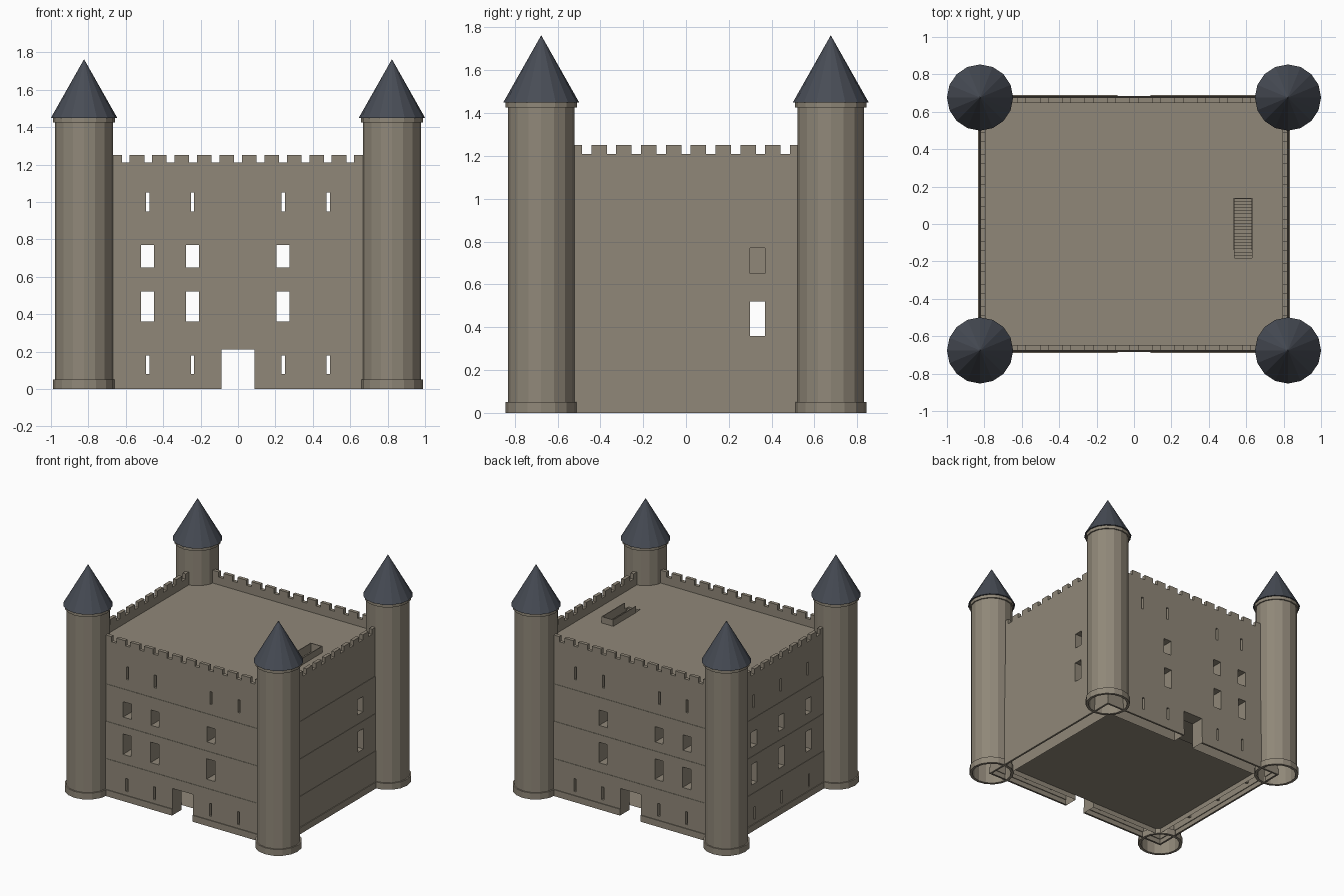
import bpy, bmesh
from math import cos, sin, tau

cube = bpy.data.objects.get("Cube")
if cube:
    bpy.data.objects.remove(cube)


def material(name, rgb):
    m = bpy.data.materials.new(name)
    m.use_nodes = True
    m.diffuse_color = (*rgb, 1)
    bsdf = m.node_tree.nodes["Principled BSDF"]
    bsdf.inputs["Base Color"].default_value = (*rgb, 1)
    bsdf.inputs["Roughness"].default_value = 0.9
    return m


STONE = material("warm grey stone", (0.28, 0.245, 0.19))
SLATE = material("dark blue slate", (0.064, 0.073, 0.092))

HALF_X, HALF_Y = 0.835, 0.69      # outer faces of the plinth
THICK = 0.115                     # wall thickness at ground level
PARAPET = 0.042                   # inset of the parapet's inner face
IN_X, IN_Y = HALF_X - THICK, HALF_Y - THICK
ROOF_Z, WALL_Z, MERLON_Z = 1.15, 1.21, 1.25
FLOORS = (0.29, 0.58, 0.87)


def finish(name, bm, mat):
    bmesh.ops.recalc_face_normals(bm, faces=bm.faces)
    mesh = bpy.data.meshes.new(name)
    bm.to_mesh(mesh)
    bm.free()
    mesh.materials.append(mat)
    ob = bpy.data.objects.new(name, mesh)
    bpy.context.scene.collection.objects.link(ob)
    return ob


def add_box(bm, x0, x1, y0, y1, z0, z1):
    verts = bmesh.ops.create_cube(bm, size=1)["verts"]
    for v in verts:
        v.co.x = x1 if v.co.x > 0 else x0
        v.co.y = y1 if v.co.y > 0 else y0
        v.co.z = z1 if v.co.z > 0 else z0


def boxes(name, specs, mat=STONE):
    bm = bmesh.new()
    for s in specs:
        add_box(bm, *s)
    return finish(name, bm, mat)


def sweep(name, loops, mat, closed=True):
    """Bridge equal loops of points, in order, into a surface."""
    bm = bmesh.new()
    rows = [[bm.verts.new(p) for p in loop] for loop in loops]
    pairs = list(zip(rows, rows[1:] + rows[:1]))
    for a, b in pairs if closed else pairs[:-1]:
        for i in range(len(a)):
            j = (i + 1) % len(a)
            bm.faces.new((a[i], a[j], b[j], b[i]))
    bmesh.ops.remove_doubles(bm, verts=bm.verts, dist=1e-5)
    return finish(name, bm, mat)


# Curtain walls: one stepped section swept round the rectangle
section = [(0.015, 0), (0, 0), (0, 0.05)]
inset = 0.006
for z in FLOORS:
    section += [(inset, section[-1][1]), (inset, z)]
    inset += 0.003
section += [(inset, FLOORS[-1]), (inset, WALL_Z), (PARAPET, WALL_Z), (PARAPET, ROOF_Z),
            (THICK, ROOF_Z), (THICK, 0)]
corners = ((-1, -1), (1, -1), (1, 1), (-1, 1))
walls = sweep("castle_walls", [[(sx * (HALF_X - o), sy * (HALF_Y - o), z) for sx, sy in corners]
                               for o, z in section], STONE)

# Openings: door, windows and arrow slits, cut wall by wall
SLIT, PANE = 0.009, 0.035
SLIT_ROWS = ((0.08, 0.18), (0.95, 1.05))
PANE_ROWS = ((0.36, 0.52), (0.65, 0.77))
cuts = []


def cut_along(axis, sign, centres, half, rows):
    mid = sign * ((IN_Y if axis == "x" else IN_X) + THICK / 2)
    for c in centres:
        for lo, hi in rows:
            along, through = (c - half, c + half), (mid - 0.12, mid + 0.12)
            cuts.append((*along, *through, lo, hi) if axis == "x" else (*through, *along, lo, hi))


for side in (-1, 1):
    cut_along("x", side, (0,), 0.088, ((-0.1, 0.21),))
    cut_along("x", side, (-0.483, -0.243, 0.241, 0.482), SLIT, SLIT_ROWS)
    cut_along("x", side, (-0.483, -0.243, 0.241), PANE, PANE_ROWS)
cut_along("y", -1, (-0.335, 0, 0.335), SLIT, SLIT_ROWS)
cut_along("y", -1, (-0.335, 0, 0.335), PANE, PANE_ROWS)
cut_along("y", 1, (0.335,), PANE, PANE_ROWS)

cutter = boxes("opening_cutter", cuts)
cutter.hide_render = True
mod = walls.modifiers.new("openings", "BOOLEAN")
mod.operation, mod.solver, mod.object = "DIFFERENCE", "EXACT", cutter
bpy.context.view_layer.update()
carved = bpy.data.meshes.new_from_object(walls.evaluated_get(bpy.context.evaluated_depsgraph_get()))
walls.modifiers.clear()
walls.data = carved
bpy.data.objects.remove(cutter)

# The walls are hollow and open underneath: drop the underside between the two skins
bm = bmesh.new()
bm.from_mesh(carved)
underside = [f for f in bm.faces
             if all(abs(v.co.z) < 1e-4 for v in f.verts)
             and any(abs(v.co.x) < IN_X + 1e-3 and abs(v.co.y) < IN_Y + 1e-3 for v in f.verts)]
bmesh.ops.delete(bm, geom=underside, context="FACES")
bm.to_mesh(carved)
bm.free()

# Battlements: evenly spaced merlons, with a gap at the middle of each wall
merlons = []
for side in (-1, 1):
    y0, y1 = sorted((side * (HALF_Y - inset), side * (HALF_Y - PARAPET)))
    x0, x1 = sorted((side * (HALF_X - inset), side * (HALF_X - PARAPET)))
    for k in range(-6, 6):
        c = (k + 0.5) * 0.12
        merlons.append((c - 0.039, c + 0.039, y0, y1, WALL_Z, MERLON_Z))
    for k in range(-5, 5):
        c = (k + 0.5) * 0.116
        merlons.append((x0, x1, c - 0.036, c + 0.036, WALL_Z, MERLON_Z))
boxes("battlements", merlons)

# Roof deck around the stairwell
SX0, SX1, SY0, SY1 = 0.537, 0.63, -0.2, 0.14
z0, z1 = ROOF_Z - 0.02, ROOF_Z
boxes("roof_deck", [(-IN_X, SX0, -IN_Y, IN_Y, z0, z1), (SX1, IN_X, -IN_Y, IN_Y, z0, z1),
                    (SX0, SX1, -IN_Y, SY0, z0, z1), (SX0, SX1, SY1, IN_Y, z0, z1)])

# Stair flight rising to the roof, with low side walls
STEPS = 20
run, rise = (SY1 - SY0) / STEPS, (ROOF_Z + 0.004 - FLOORS[-1]) / STEPS
boxes("roof_stairs", [(SX0, SX1, SY1 - (i + 1) * run, SY1 - i * run,
                       FLOORS[-1], FLOORS[-1] + (i + 1) * rise) for i in range(STEPS)])
boxes("stair_side_walls", [(x, x + 0.006, SY0 + 0.06, SY1, ROOF_Z - 0.02, ROOF_Z + 0.05)
                           for x in (SX0 - 0.006, SX1 - 0.003)])
boxes("stair_end_wall", [(SX0, SX1, SY1 - 0.006, SY1, ROOF_Z - 0.02, ROOF_Z + 0.05)])

# Inner floors, a landing screen and the ground floor sheet
boxes("inner_floors", [(-IN_X, IN_X, -IN_Y, IN_Y, z - 0.015, z) for z in FLOORS])
boxes("landing_screen", [(0.4, 0.42, 0.28, 0.4, FLOORS[1], FLOORS[2] - 0.015)])
bm = bmesh.new()
bm.faces.new([bm.verts.new((sx * IN_X, sy * IN_Y, 0.04)) for sx, sy in corners])
finish("ground_floor", bm, STONE)


# Corner towers: hollow faceted shafts with plinth, collar and pointed roof
def lathe(name, profile, cx, cy, mat, closed, sides=16):
    return sweep(name, [[(cx + r * cos(tau * i / sides), cy + r * sin(tau * i / sides), z)
                         for i in range(sides)] for r, z in profile], mat, closed)


SHAFT = [(0.145, 1.44), (0.145, 0), (0.166, 0), (0.166, 0.05), (0.156, 0.05),
         (0.156, 1.425), (0.166, 1.425), (0.166, 1.45), (0.12, 1.45), (0.12, 1.44)]
ROOF = [(0.12, 1.45), (0.177, 1.45), (0.0, 1.763)]
for sx, sy in corners:
    label = ("front" if sy < 0 else "back") + ("_left" if sx > 0 else "_right")
    cx, cy = sx * 0.823, sy * 0.676
    lathe(label + "_tower", SHAFT, cx, cy, STONE, True)
    lathe(label + "_tower_roof", ROOF, cx, cy, SLATE, False)
